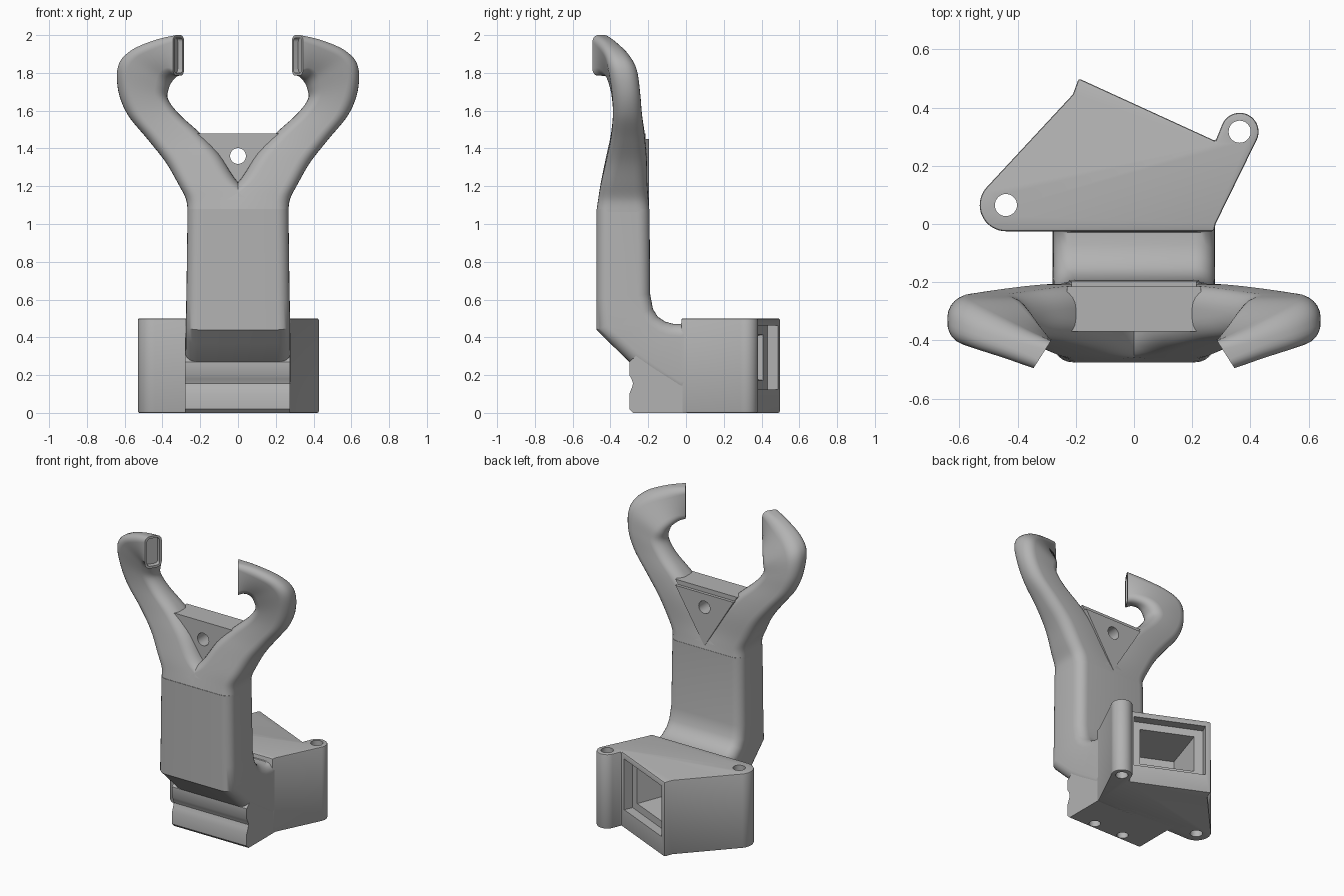
import bpy, bmesh
from math import sin, cos, radians, pi, atan2
from mathutils import Vector, Matrix

cube = bpy.data.objects.get("Cube")
if cube:
    bpy.data.objects.remove(cube)

grey = bpy.data.materials.new("plain grey")
grey.use_nodes = True
COLOUR = (0.45, 0.45, 0.45, 1)
grey.diffuse_color = COLOUR
grey.node_tree.nodes["Principled BSDF"].inputs["Base Color"].default_value = COLOUR


def finish(name, bm):
    """Turn a bmesh into a named grey object."""
    bmesh.ops.recalc_face_normals(bm, faces=bm.faces[:])
    mesh = bpy.data.meshes.new(name)
    bm.to_mesh(mesh)
    bm.free()
    mesh.materials.append(grey)
    ob = bpy.data.objects.new(name, mesh)
    bpy.context.collection.objects.link(ob)
    return ob


def activate(ob):
    bpy.ops.object.select_all(action="DESELECT")
    ob.select_set(True)
    bpy.context.view_layer.objects.active = ob


def smooth(ob):
    activate(ob)
    bpy.ops.object.shade_smooth_by_angle(angle=radians(32))


def modify(ob, kind, **settings):
    """Add a modifier and apply it."""
    activate(ob)
    mod = ob.modifiers.new(kind.lower(), kind)
    for key, value in settings.items():
        setattr(mod, key, value)
    bpy.ops.object.modifier_apply(modifier=mod.name)


def cut(ob, cutter):
    modify(ob, "BOOLEAN", operation="DIFFERENCE", solver="EXACT", object=cutter)
    bpy.data.objects.remove(cutter)


def prism(name, outline, start, depth):
    """Extrude an outline of 3D points along a depth vector."""
    bm = bmesh.new()
    face = bm.faces.new([bm.verts.new(Vector(p) + Vector(start)) for p in outline])
    extruded = bmesh.ops.extrude_face_region(bm, geom=[face])["geom"]
    moved = [v for v in extruded if isinstance(v, bmesh.types.BMVert)]
    bmesh.ops.translate(bm, verts=moved, vec=Vector(depth))
    return finish(name, bm)


def rod(centre, radius, length, turn=0):
    """Round cutter, upright unless turned about x."""
    bm = bmesh.new()
    place = Matrix.Translation(centre) @ Matrix.Rotation(turn, 4, "X")
    bmesh.ops.create_cone(bm, cap_ends=True, segments=32, radius1=radius,
                          radius2=radius, depth=length, matrix=place)
    return finish("cutter", bm)


def arc(cx, cy, radius, first, last, steps=18):
    angles = [radians(first + (last - first) * i / steps) for i in range(steps + 1)]
    return [(cx + radius * cos(t), cy + radius * sin(t), 0) for t in angles]


def section(centre, a, b, radius):
    """Rounded rectangle spanned by the half axes a and b."""
    la, lb = a.length, b.length
    r = min(radius, la * 0.98, lb * 0.98)
    ring = []
    for corner, (sa, sb) in enumerate([(1, 1), (-1, 1), (-1, -1), (1, -1)]):
        for step in range(7):
            t = (corner + step / 6) * pi / 2
            u = sa * (la - r) + r * cos(t)
            v = sb * (lb - r) + r * sin(t)
            ring.append(centre + a * (u / la) + b * (v / lb))
    return ring


def loft(rings, tip_slot=False):
    bm = bmesh.new()
    loops = [[bm.verts.new(p) for p in ring] for ring in rings]
    n = len(loops[0])
    for low, high in zip(loops, loops[1:]):
        for i in range(n):
            j = (i + 1) % n
            bm.faces.new((low[i], low[j], high[j], high[i]))
    bm.faces.new(loops[0][::-1])
    tip = bm.faces.new(loops[-1])
    bmesh.ops.recalc_face_normals(bm, faces=bm.faces[:])
    if tip_slot:
        bmesh.ops.inset_individual(bm, faces=[tip], thickness=0.015)
        bmesh.ops.inset_individual(bm, faces=[tip], thickness=0.001, depth=-0.03)
    return bm


def spline(rows, steps):
    """Catmull-Rom interpolation of rows of numbers."""
    out = []
    for i in range(len(rows) - 1):
        p, q, r, s = (rows[max(0, min(len(rows) - 1, i + k))] for k in (-1, 0, 1, 2))
        for step in range(steps):
            t = step / steps
            out.append([(2 * b + (c - a) * t + (2 * a - 5 * b + 4 * c - d) * t * t
                         + (3 * b - a - 3 * c + d) * t ** 3) / 2
                        for a, b, c, d in zip(p, q, r, s)])
    return out + [rows[-1]]


# Base block with two round lugs
LUGS = [(-0.44, 0.065, 0.09), (0.363, 0.317, 0.065)]
plan = arc(*LUGS[0], 270, 137)
plan += [(-0.21, 0.445, 0), (-0.19, 0.5, 0), (0.28, 0.285, 0)]
plan += arc(*LUGS[1], 155, -27)
plan += [(0.28, 0, 0), (0.275, -0.025, 0)]
base = prism("base_block", plan, (0, 0, 0), (0, 0, 0.5))
modify(base, "BEVEL", width=0.008, segments=2, limit_method="ANGLE", angle_limit=radians(60))
for x, y, _ in LUGS:
    cut(base, rod((x, y, 0.25), 0.038, 1))

# Rear window: stepped frame, then a tapering cavity
corner, hinge = Vector((-0.19, 0.5, 0)), Vector((0.28, 0.285, 0))
along = corner - hinge
place = (Matrix.Translation((corner + hinge) / 2 + Vector((0, 0, 0.293)))
         @ Matrix.Rotation(atan2(along.y, along.x) - pi, 4, "Z"))
for width, height, depth, taper in [(0.45, 0.34, 0.06, 1), (0.38, 0.27, 0.32, 0.6)]:
    bm = bmesh.new()
    bmesh.ops.create_cube(bm, size=1)
    for v in bm.verts:
        inner = v.co.y < 0
        shrink = taper if inner else 1
        v.co = (v.co.x * width * shrink, -depth if inner else 0.03, v.co.z * height * shrink)
    bm.transform(place)
    cut(base, finish("cutter", bm))
smooth(base)

# Grooved foot below the column
side = [(0.05, 0), (-0.28, 0), (-0.3, 0.02), (-0.3, 0.1), (-0.288, 0.13), (-0.28, 0.155),
        (-0.288, 0.18), (-0.3, 0.2), (-0.3, 0.27), (-0.16, 0.4), (0.05, 0.4)]
foot = prism("grooved_foot", [(0, y, z) for y, z in side], (-0.28, 0, 0), (0.555, 0, 0))
for x in (-0.11, 0.11):
    cut(foot, rod((x, -0.24, 0), 0.035, 0.2))
smooth(foot)

# Column: back point and front point of each section, with half width
stations = [(0, 0.49, 0, 0.1, 0.278), (-0.03, 0.47, -0.03, 0.1, 0.278),
            (-0.07, 0.472, -0.2, 0.2, 0.278), (-0.11, 0.483, -0.3, 0.27, 0.278),
            (-0.15, 0.51, -0.4, 0.367, 0.277), (-0.175, 0.55, -0.475, 0.44, 0.276),
            (-0.19, 0.63, -0.475, 0.6, 0.273), (-0.193, 1.08, -0.475, 1.08, 0.267)]
rings = []
for by, bz, fy, fz, half in stations:
    back, front = Vector((0, by, bz)), Vector((0, fy, fz))
    rings.append(section((back + front) / 2, Vector((half, 0, 0)), (front - back) / 2, 0.065))
smooth(finish("column", loft(rings)))

# Curved arms: inner x z, outer x z, centre y, depth axis x y, corner radius
path = [(-0.267, 1.06, 0.267, 1.06, -0.334, 0, -0.141, 0.065),
        (-0.13, 1.13, 0.275, 1.13, -0.332, 0, -0.133, 0.07),
        (0, 1.22, 0.315, 1.21, -0.328, 0, -0.123, 0.07),
        (0.1, 1.37, 0.385, 1.33, -0.315, 0, -0.107, 0.07),
        (0.2, 1.48, 0.48, 1.45, -0.308, 0, -0.09, 0.07),
        (0.31, 1.58, 0.585, 1.58, -0.31, 0, -0.077, 0.07),
        (0.37, 1.66, 0.635, 1.71, -0.318, 0, -0.075, 0.07),
        (0.367, 1.72, 0.632, 1.84, -0.335, 0.01, -0.075, 0.065),
        (0.35, 1.76, 0.56, 1.92, -0.365, 0.022, -0.065, 0.06),
        (0.33, 1.782, 0.43, 1.975, -0.41, 0.03, -0.053, 0.05),
        (0.315, 1.785, 0.315, 2, -0.448, 0.03, -0.047, 0.035)]
rings = []
for ix, iz, ox, oz, y, dx, dy, r in spline(path, 5):
    centre = Vector(((ix + ox) / 2, y, (iz + oz) / 2))
    rings.append(section(centre, Vector((ox - ix, 0, oz - iz)) / 2, Vector((dx, dy, 0)), r))
arms = finish("curved_arms", loft(rings, tip_slot=True))
modify(arms, "MIRROR", use_mirror_merge=False)
smooth(arms)

# Web between the arms and raised triangular plate behind it, both drilled
for name, half, top, bottom, front, back in [("arm_web", 0.23, 1.48, 1.15, -0.37, -0.215),
                                             ("back_plate", 0.215, 1.45, 1.1, -0.25, -0.195)]:
    triangle = [(-half, 0, top), (half, 0, top), (0, 0, bottom)]
    part = prism(name, triangle, (0, front, 0), (0, back - front, 0))
    cut(part, rod((0, -0.3, 1.36), 0.042, 1, pi / 2))
    smooth(part)
